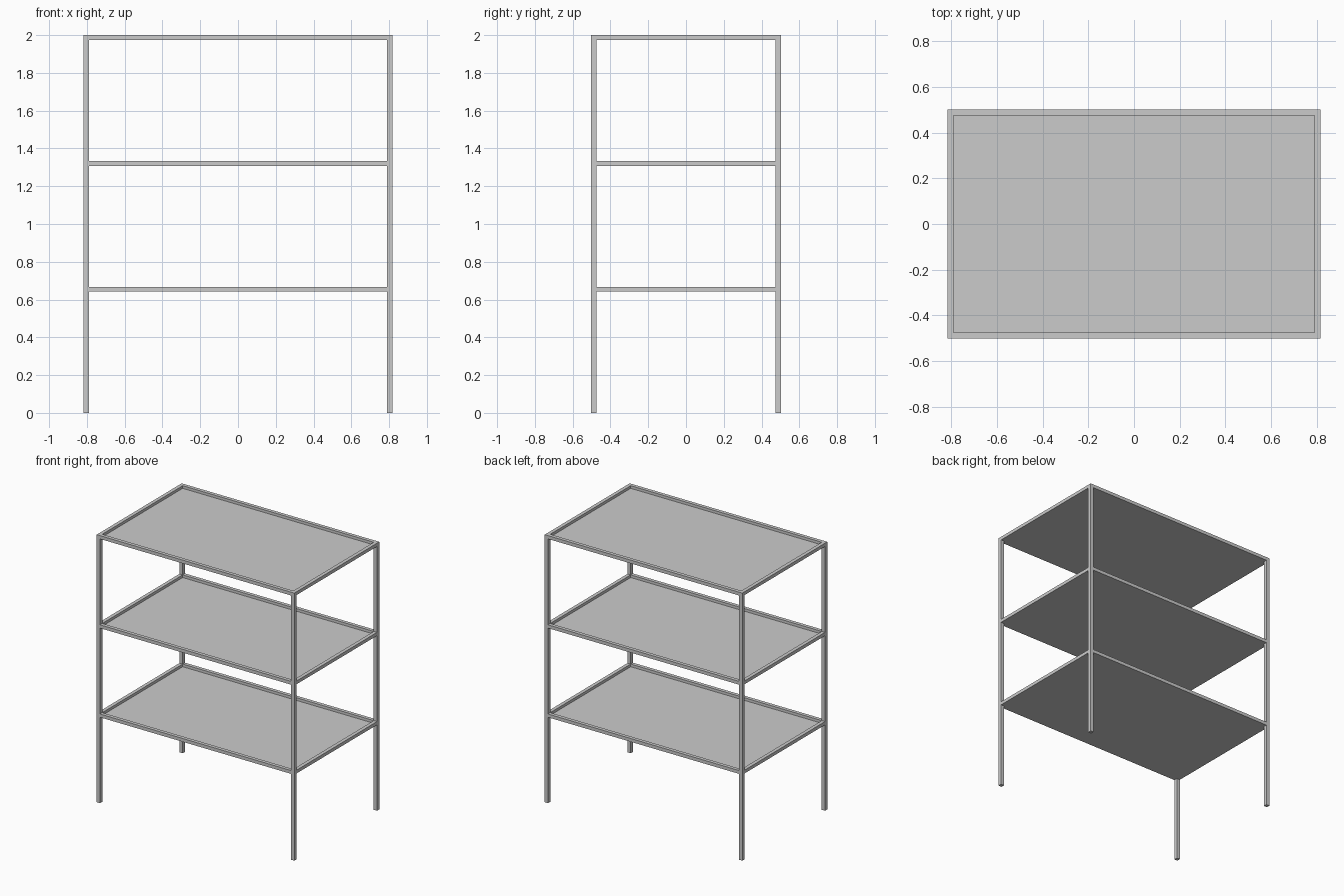
import bpy

if "Cube" in bpy.data.objects:
    bpy.data.objects.remove(bpy.data.objects["Cube"])

HX, HY, H = 0.817, 0.502, 2.0   # half width, half depth, height
T = 0.027                       # square tube size
RH = 0.025                      # rail height
PANEL = 0.005                   # shelf sheet thickness


def box(name, lo, hi):
    centre = [(a + b) / 2 for a, b in zip(lo, hi)]
    bpy.ops.mesh.primitive_cube_add(size=1, location=centre)
    ob = bpy.context.object
    ob.name = name
    ob.scale = [b - a for a, b in zip(lo, hi)]
    bpy.ops.object.transform_apply(location=False, rotation=False, scale=True)
    return ob


# four corner legs
for sx, nx in ((-1, "left"), (1, "right")):
    for sy, ny in ((-1, "front"), (1, "back")):
        cx, cy = sx * (HX - T / 2), sy * (HY - T / 2)
        box(f"{ny}_{nx}_leg", (cx - T / 2, cy - T / 2, 0), (cx + T / 2, cy + T / 2, H))

# three shelves: a rail frame between the legs with a sheet recessed at its bottom
ix, iy = HX - T, HY - T
for level, top in (("lower", H / 3), ("middle", 2 * H / 3), ("top", H)):
    z0 = top - RH
    for s, side in ((-1, "front"), (1, "back")):
        c = s * (HY - T / 2)
        box(f"{level}_{side}_rail", (-ix, c - T / 2, z0), (ix, c + T / 2, top))
    for s, side in ((-1, "left"), (1, "right")):
        c = s * (HX - T / 2)
        box(f"{level}_{side}_rail", (c - T / 2, -iy, z0), (c + T / 2, iy, top))
    box(f"{level}_shelf_panel", (-ix, -iy, z0), (ix, iy, z0 + PANEL))
